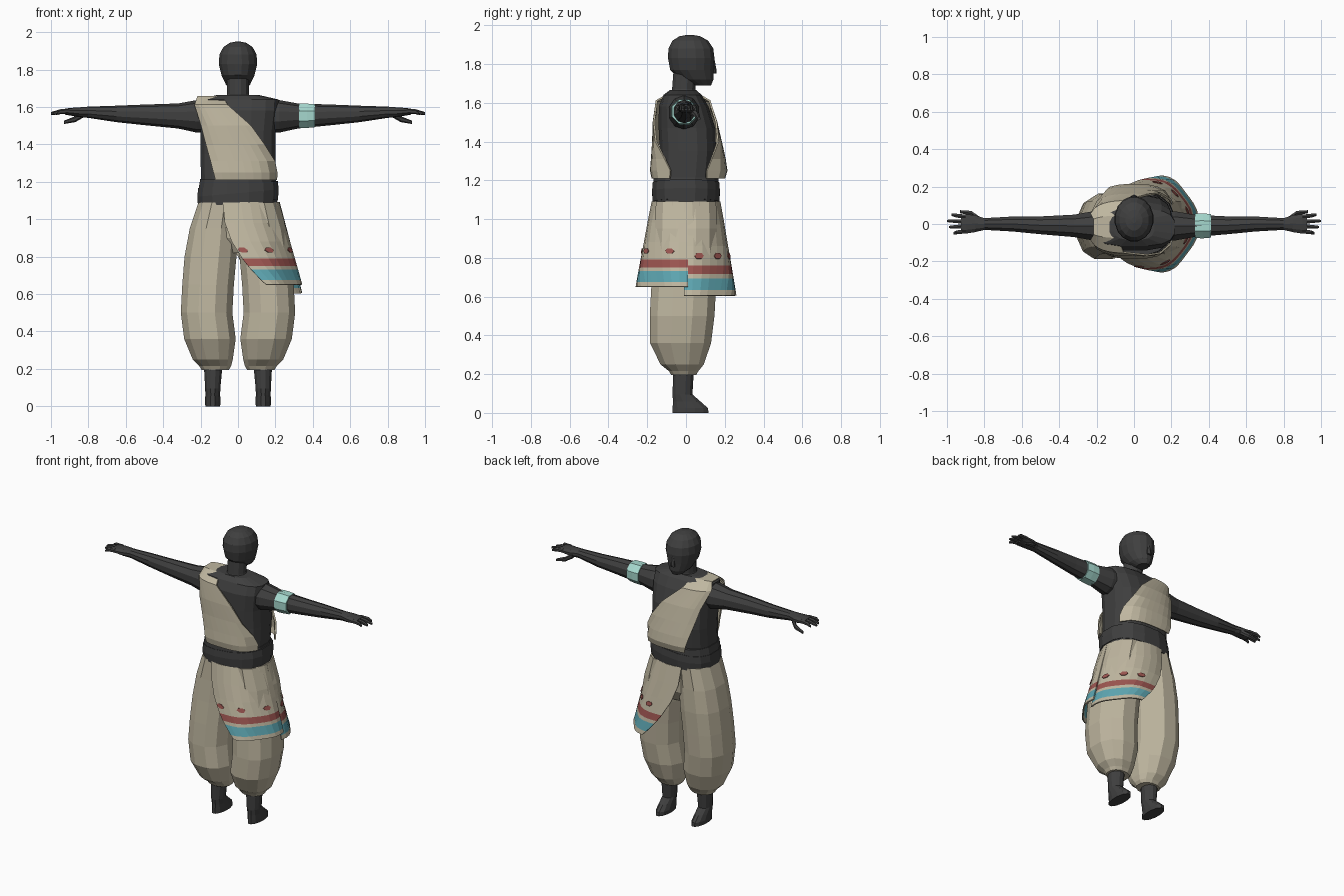
import bpy, bmesh, math

cube = bpy.data.objects.get("Cube")
if cube:
    bpy.data.objects.remove(cube, do_unlink=True)


def material(name, rgb):
    m = bpy.data.materials.new(name)
    m.use_nodes = True
    m.diffuse_color = (*rgb, 1)
    m.node_tree.nodes["Principled BSDF"].inputs["Base Color"].default_value = (*rgb, 1)
    return m


DARK = material("charcoal", (0.05, 0.05, 0.05))
CREAM = material("cream cloth", (0.52, 0.47, 0.35))
RED = material("brick red", (0.33, 0.09, 0.08))
BLUE = material("teal blue", (0.11, 0.38, 0.44))
MINT = material("pale mint", (0.38, 0.69, 0.62))


def finish(name, bm, mats, mirror=False, thickness=0):
    bmesh.ops.recalc_face_normals(bm, faces=bm.faces)
    mesh = bpy.data.meshes.new(name)
    bm.to_mesh(mesh)
    bm.free()
    for m in mats:
        mesh.materials.append(m)
    obj = bpy.data.objects.new(name, mesh)
    bpy.context.collection.objects.link(obj)
    if thickness:
        mod = obj.modifiers.new("thickness", "SOLIDIFY")
        mod.thickness = thickness
        mod.offset = 0
    if mirror:
        obj.modifiers.new("mirror", "MIRROR")
    return obj


def loft(name, rings, mat, n=10, axis="z", power=2, mirror=False, tilt=0):
    """Closed tube through rings (along, centre a, centre b, radius a, radius b)."""
    bm = bmesh.new()
    loops = []
    for along, ca, cb, ra, rb in rings:
        loop = []
        for i in range(n):
            t = 2 * math.pi * (i + 0.5) / n
            c, s = math.cos(t), math.sin(t)
            a = ca + ra * math.copysign(abs(c) ** (2 / power), c)
            b = cb + rb * math.copysign(abs(s) ** (2 / power), s)
            loop.append(bm.verts.new((a, b, along + tilt * a) if axis == "z" else (along, a, b)))
        loops.append(loop)
    for lo, hi in zip(loops, loops[1:]):
        for i in range(n):
            j = (i + 1) % n
            bm.faces.new((lo[i], lo[j], hi[j], hi[i]))
    bm.faces.new(loops[0])
    bm.faces.new(loops[-1])
    return finish(name, bm, [mat], mirror)


def sheet(name, grid, mats, row_material=lambda r: 0, thickness=0.01):
    """Cloth through a grid of points."""
    bm = bmesh.new()
    rows = [[bm.verts.new(p) for p in row] for row in grid]
    for r, (lo, hi) in enumerate(zip(rows, rows[1:])):
        for i in range(len(lo) - 1):
            f = bm.faces.new((lo[i], lo[i + 1], hi[i + 1], hi[i]))
            f.material_index = row_material(r)
    return finish(name, bm, mats, thickness=thickness)


# Head, nose and neck
loft("head", [(1.69, 0, .085, .035, .045), (1.72, 0, .055, .066, .088),
              (1.77, 0, .03, .09, .114), (1.83, 0, .027, .105, .122),
              (1.88, 0, .025, .101, .118), (1.92, 0, .022, .08, .094),
              (1.943, 0, .02, .045, .055), (1.95, 0, .02, .012, .015)], DARK, 16)
loft("nose", [(1.75, 0, .14, .018, .016), (1.765, 0, .14, .018, .018),
              (1.82, 0, .14, .008, .008)], DARK, 6)
loft("neck", [(1.62, 0, -.015, .085, .075), (1.67, 0, -.012, .06, .062),
              (1.76, 0, -.005, .06, .062)], DARK, 12)

# Vest and belt
loft("vest", [(1.18, 0, 0, .2, .14), (1.35, 0, .01, .203, .147),
              (1.47, 0, .005, .203, .148), (1.58, 0, -.012, .217, .13),
              (1.64, 0, -.018, .22, .1), (1.665, 0, -.015, .11, .07)], DARK, 16, power=3)
loft("belt", [(1.08, 0, 0, .212, .17), (1.145, 0, 0, .217, .174),
              (1.215, 0, 0, .205, .17)], DARK, 16, power=2.5)
loft("belt_wrap", [(1.085, 0, 0, .217, .174), (1.14, 0, 0, .221, .178),
                   (1.185, 0, 0, .216, .174)], DARK, 16, power=2.5, tilt=.09)

# Arms and hands
loft("arm", [(.16, -.01, 1.55, .08, .085), (.22, -.01, 1.55, .082, .087),
             (.32, -.01, 1.552, .063, .067), (.5, -.007, 1.558, .05, .055),
             (.65, 0, 1.563, .042, .044), (.8, 0, 1.572, .033, .03),
             (.85, .002, 1.572, .048, .026), (.9, 0, 1.575, .054, .02),
             (.925, 0, 1.575, .05, .016)], DARK, 10, "x", mirror=True)
for i, tip in enumerate((.975, 1.0, .99, .965)):
    y = .039 - .026 * i
    loft(f"finger_{i + 1}", [(.9, y, 1.577, .013, .014), (.95, y * 1.15, 1.575, .012, .013),
                             (tip, y * 1.25, 1.565, .007, .008)], DARK, 6, "x", mirror=True)
loft("thumb", [(.83, .03, 1.56, .014, .018), (.87, .058, 1.535, .014, .016),
               (.93, .066, 1.518, .009, .009)], DARK, 6, "x", mirror=True)
loft("armband", [(.325, -.01, 1.552, .071, .071), (.37, -.01, 1.553, .072, .07),
                 (.412, -.01, 1.554, .068, .067)], MINT, 8, "x")

# Feet, baggy trousers
loft("foot", [(0, .135, .023, .041, .097), (.025, .135, .022, .043, .094),
              (.06, .135, .003, .041, .073), (.095, .135, -.018, .042, .053),
              (.25, .132, -.012, .054, .056)], DARK, 12, mirror=True)
loft("trouser_leg", [(1.09, .105, 0, .11, .16), (.95, .13, 0, .132, .165),
                     (.8, .147, -.003, .143, .17), (.65, .16, -.012, .142, .172),
                     (.5, .168, -.02, .142, .172), (.36, .15, -.028, .142, .162),
                     (.25, .135, -.02, .11, .115), (.215, .122, -.012, .088, .078),
                     (.195, .122, -.012, .075, .066)], CREAM, 12, power=2.3, mirror=True)
loft("trouser_seat", [(.82, 0, 0, .1, .1), (.9, 0, 0, .17, .145),
                      (1.09, 0, 0, .205, .16)], CREAM, 12, power=2.5)

# Shoulder sash, running over one shoulder and down both faces of the chest
SASH = [(1.655, -.215, -.085, .24, .06, -.015), (1.61, -.23, -.055, .24, .137, -.015),
        (1.5, -.195, .07, .24, .162, -.005), (1.4, -.17, .14, .225, .175, .005),
        (1.31, -.145, .195, .215, .188, .012), (1.25, -.13, .207, .215, .195, .014),
        (1.21, -.12, .205, .215, .185, .012)]


def sash_row(row, side):
    z, left, right, rx, ry, cy = row
    xs = [left + (right - left) * i / 8 for i in range(9)]
    return [(x, cy + side * ry * (1 - abs(x / rx) ** 3) ** (1 / 3), z) for x in xs]


sheet("sash", [sash_row(r, -1) for r in reversed(SASH)] + [sash_row(r, 1) for r in SASH], [CREAM])


# Hip wrap: two flaring panels that meet at the side, striped near the hem
def wrap(side, s, z, lift=0):
    t = (1.07 - z) / .42
    cx, rx, ry = .09 * t, .225 + .022 * t, .178 + .085 * t
    edge = -.08 + .23 * t * abs(t)
    angle = math.acos((edge - cx) / rx) * (1 - s) - .04 * s
    k = 1 + lift + .025 * max(t, 0) * math.sin(7 * angle)
    drop = .045 * max(t, 0) if side > 0 else 0
    return (cx + rx * k * math.cos(angle), side * ry * k * math.sin(angle), z - drop)


ROWS = [1.09, .98, .88, .79, .75, .73, .675, .65]
for side, label, dots in ((-1, "front", (.08, .4, .78)), (1, "back", (.3, .55, .82))):
    sheet(f"hip_wrap_{label}",
          [[wrap(side, i / 9, z) for i in range(10)] for z in ROWS],
          [CREAM, RED, BLUE], lambda r: {3: 1, 5: 2}.get(r, 0), .008)
    for i, s in enumerate(dots):
        bm = bmesh.new()
        hexagon = [k * math.pi / 3 for k in range(6)]
        bm.faces.new([bm.verts.new(wrap(side, s + .06 * math.cos(a), .835 + .015 * math.sin(a), .03))
                      for a in hexagon])
        finish(f"wrap_dot_{label}_{i + 1}", bm, [RED], thickness=.004)
